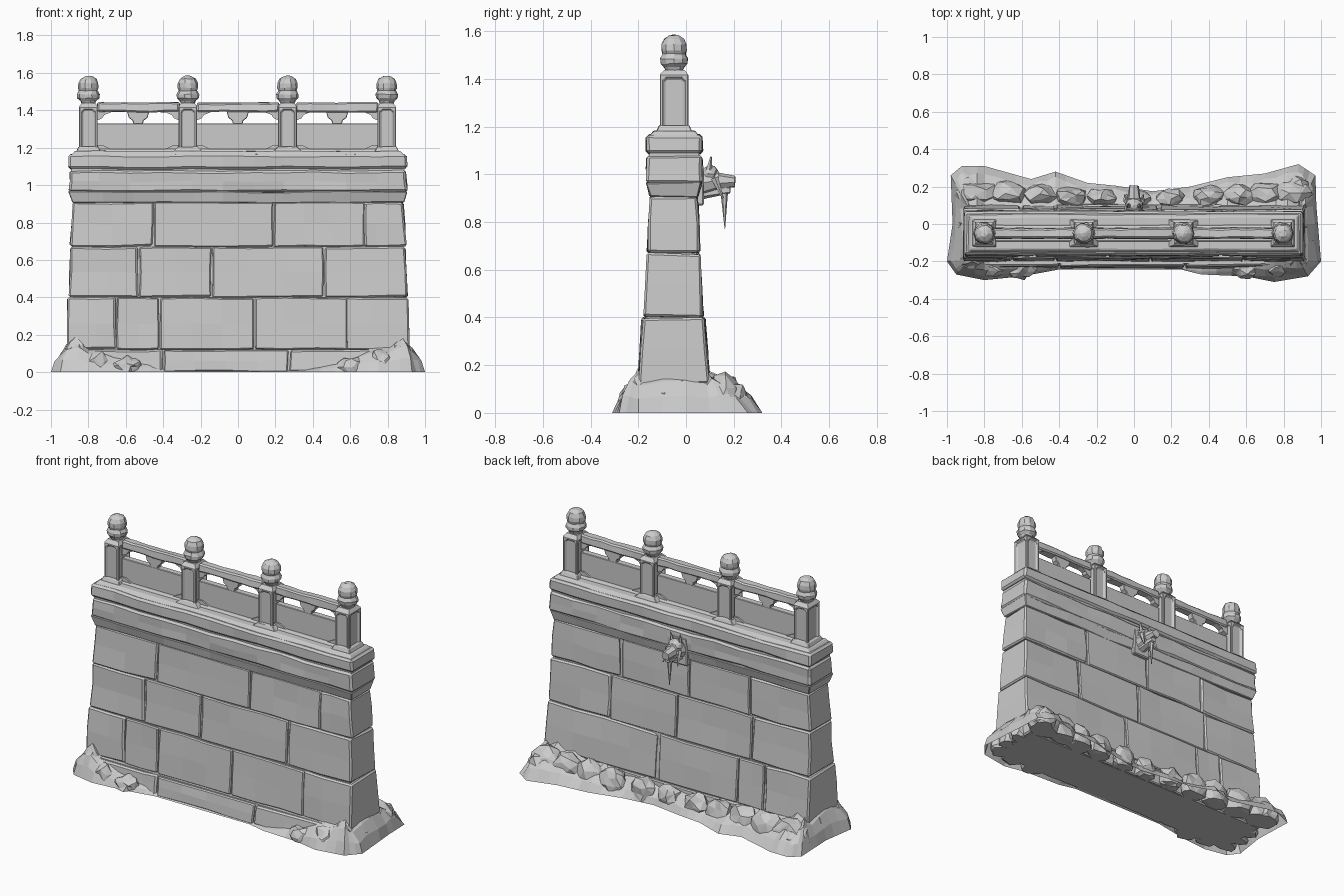
import bpy, bmesh, random
from math import pi
from mathutils import Vector, Matrix

random.seed(7)
if "Cube" in bpy.data.objects:
    bpy.data.objects.remove(bpy.data.objects["Cube"])

stone = bpy.data.materials.new("grey_stone")
stone.use_nodes = True
GREY = (0.6, 0.6, 0.6, 1)
stone.diffuse_color = GREY
stone.node_tree.nodes["Principled BSDF"].inputs["Base Color"].default_value = GREY


def finish(name, bm, bevel=0.0):
    bmesh.ops.recalc_face_normals(bm, faces=bm.faces)
    mesh = bpy.data.meshes.new(name)
    bm.to_mesh(mesh)
    bm.free()
    mesh.materials.append(stone)
    ob = bpy.data.objects.new(name, mesh)
    bpy.context.collection.objects.link(ob)
    if bevel:
        mod = ob.modifiers.new("worn_edges", 'BEVEL')
        mod.width = bevel
        mod.segments = 1
        mod.limit_method = 'ANGLE'
        mod.angle_limit = 0.8
    return ob


def jitter(bm, amount):
    for v in bm.verts:
        v.co += Vector([random.uniform(-amount, amount) for _ in range(3)])
        v.co.z = max(v.co.z, 0)


def slab(name, low, high, z0, z1, bevel=0.008, rough=0.0, step=0.16):
    """Six-sided stone between two four-cornered plans, sliced and roughened."""
    bm = bmesh.new()
    a = [bm.verts.new((x, y, z0)) for x, y in low]
    b = [bm.verts.new((x, y, z1)) for x, y in high]
    bm.faces.new(a[::-1])
    bm.faces.new(b)
    for i in range(4):
        j = (i + 1) % 4
        bm.faces.new((a[i], a[j], b[j], b[i]))
    if rough:
        x0, x1 = min(p[0] for p in low), max(p[0] for p in low)
        n = max(2, int((x1 - x0) / step))
        planes = [(((x0 + (x1 - x0) * i / n), 0, 0), (1, 0, 0)) for i in range(1, n)]
        if z1 - z0 > 0.08:
            planes.append(((0, 0, (z0 + z1) / 2), (0, 0, 1)))
        for co, no in planes:
            bmesh.ops.bisect_plane(bm, geom=bm.verts[:] + bm.edges[:] + bm.faces[:],
                                   plane_co=co, plane_no=no)
        jitter(bm, rough)
    return finish(name, bm, bevel)


def rect(hx, y0, y1, cx=0):
    return [(cx - hx, y0), (cx + hx, y0), (cx + hx, y1), (cx - hx, y1)]


def prism(name, pts, y0, y1, bevel=0.0):
    """Extrude an x-z outline along y."""
    bm = bmesh.new()
    face = bm.faces.new([bm.verts.new((x, y0, z)) for x, z in pts])
    ext = bmesh.ops.extrude_face_region(bm, geom=[face])["geom"]
    for v in ext:
        if isinstance(v, bmesh.types.BMVert):
            v.co.y = y1
    return finish(name, bm, bevel)


def tube(name, p, q, r0, r1, sides=7, rough=0.0):
    bm = bmesh.new()
    d = Vector(q) - Vector(p)
    m = Matrix.Translation((Vector(p) + Vector(q)) / 2) @ d.to_track_quat('Z', 'Y').to_matrix().to_4x4()
    bmesh.ops.create_cone(bm, cap_ends=True, segments=sides, radius1=r0, radius2=r1,
                          depth=d.length, matrix=m)
    jitter(bm, rough)
    return finish(name, bm)


def boulder(name, pos, size, rough=0.012):
    bm = bmesh.new()
    bmesh.ops.create_icosphere(bm, subdivisions=2, radius=1)
    turn = Matrix.Rotation(random.uniform(0, pi), 3, 'Z')
    for v in bm.verts:
        v.co = turn @ v.co
        v.co = Vector([v.co[i] * size[i] + pos[i] for i in range(3)])
    jitter(bm, rough)
    return finish(name, bm)


# Wall courses: z0, z1, (half width, front, back) low and high, front and back joints
COURSES = [
    (0.0, 0.12, (0.9, -0.238, 0.11), (0.9, -0.225, 0.105), [-0.4, 0.27], [-0.3, 0.4]),
    (0.12, 0.4, (0.915, -0.2, 0.1), (0.91, -0.184, 0.08), [-0.65, -0.42, 0.085, 0.59], [-0.6, -0.42, 0.13]),
    (0.4, 0.67, (0.905, -0.176, 0.072), (0.895, -0.162, 0.058), [-0.53, -0.14, 0.46], [-0.5, 0.02, 0.48]),
    (0.67, 0.91, (0.9, -0.162, 0.058), (0.885, -0.15, 0.05), [-0.45, 0.19, 0.68], [-0.48, -0.06, 0.41])]
GAP = 0.004
for r, (z0, z1, lo, hi, fj, bj) in enumerate(COURSES):
    z0, z1 = max(z0 + 0.002, 0), z1 - 0.002
    # Solid core behind the joints
    slab(f"core_{r}", rect(lo[0] - 0.02, lo[1] + 0.014, lo[2] - 0.014),
         rect(hi[0] - 0.02, hi[1] + 0.014, hi[2] - 0.014), z0 - 0.002, z1 + 0.004, 0)
    # End stones run through the whole thickness
    for s, f, b in ((-1, fj[0], bj[0]), (1, fj[-1], bj[-1])):
        plans = [[(s * h, y0), (f + s * GAP, y0), (b + s * GAP, y1), (s * h, y1)] for h, y0, y1 in (lo, hi)]
        slab(f"end_stone_{r}", *plans, z0, z1, 0.009, 0.005)
    # Facing stones between the joints
    for side, joints in ((1, fj), (2, bj)):
        for x0, x1 in zip(joints, joints[1:]):
            plans = []
            for p in (lo, hi):
                ya, yb = sorted((p[side], -0.05))
                plans.append(rect((x1 - x0) / 2 - GAP, ya, yb, (x0 + x1) / 2))
            slab(f"facing_stone_{r}", *plans, z0, z1, 0.006, 0.0035)

# Cornice and cap
slab("cornice_flare", rect(0.885, -0.15, 0.05), rect(0.905, -0.165, 0.066), 0.905, 0.965, 0.004, 0.004)
slab("cornice", rect(0.905, -0.165, 0.066), rect(0.9, -0.164, 0.066), 0.96, 1.078, 0.012, 0.005)
slab("cap_joint", rect(0.89, -0.152, 0.055), rect(0.89, -0.152, 0.055), 1.07, 1.1, 0)
slab("cap", rect(0.908, -0.168, 0.07), rect(0.905, -0.166, 0.068), 1.086, 1.165, 0.012, 0.004)
slab("cap_top", rect(0.893, -0.158, 0.06), rect(0.87, -0.135, 0.037), 1.155, 1.182, 0.004, 0.002)

# Balustrade posts
MID = -0.05
POSTS = [-0.8, -0.268, 0.265, 0.795]


def post(x):
    bm = bmesh.new()
    bmesh.ops.create_cube(bm, size=1, matrix=Matrix.Translation((x, MID, 1.295))
                          @ Matrix.Diagonal((0.1, 0.12, 0.25, 1)))
    centres = [f.calc_center_median() for f in bm.faces if abs(f.normal.z) < 0.5]

    def at(c):
        return min(bm.faces, key=lambda f: (f.calc_center_median() - c).length)
    # Sunken panel with clipped corners on each side
    for c in centres:
        face = at(c)
        bmesh.ops.inset_individual(bm, faces=[face], thickness=0.02)
        bmesh.ops.bevel(bm, geom=list(face.verts), offset=0.014, segments=1, affect='VERTICES')
        bmesh.ops.inset_individual(bm, faces=[at(c)], thickness=0.006, depth=-0.012)
    finish("post", bm, 0.004)
    slab("post_shoulder", rect(0.05, MID - 0.06, MID + 0.06, x), rect(0.036, MID - 0.042, MID + 0.042, x),
         1.419, 1.438, 0)
    slab("post_foot", rect(0.095 if abs(x) < 0.5 else 0.07, MID - 0.08, MID + 0.08, x),
         rect(0.053, MID - 0.063, MID + 0.063, x), 1.165, 1.205, 0.003, 0.002)
    # Bud finial turned from a profile
    bm = bmesh.new()
    profile = [(0.035, 1.43), (0.044, 1.45), (0.058, 1.465), (0.06, 1.485), (0.05, 1.505), (0.055, 1.52),
               (0.054, 1.545), (0.043, 1.568), (0.02, 1.582), (0, 1.586)]
    vs = [bm.verts.new((x + r, MID, z)) for r, z in profile]
    es = [bm.edges.new(p) for p in zip(vs, vs[1:])]
    bmesh.ops.spin(bm, geom=vs + es, cent=(x, MID, 0), axis=(0, 0, 1), angle=2 * pi, steps=10)
    bmesh.ops.remove_doubles(bm, verts=bm.verts, dist=0.001)
    jitter(bm, 0.002)
    finish("bud_finial", bm)


for x in POSTS:
    post(x)

# Balustrade bays
for xa, xb in zip(POSTS, POSTS[1:]):
    c, h = (xa + xb) / 2, (xb - xa) / 2 - 0.045
    slab("base_rail", rect(h, MID - 0.05, MID + 0.05, c), rect(h, MID - 0.038, MID + 0.038, c), 1.17, 1.192, 0.003)
    slab("panel", rect(h, MID - 0.02, MID + 0.02, c), rect(h, MID - 0.02, MID + 0.02, c), 1.185, 1.33, 0.003)
    slab("hand_rail", rect(h, MID - 0.03, MID + 0.03, c), rect(h, MID - 0.026, MID + 0.026, c),
         1.39, 1.441, 0.008, 0.004, 0.07)
    prism("rail_bracket", [(c - 0.025, 1.325), (c + 0.025, 1.325), (c + 0.03, 1.345), (c + 0.05, 1.36),
                           (c + 0.06, 1.395), (c - 0.06, 1.395), (c - 0.05, 1.36), (c - 0.03, 1.345)],
          MID - 0.02, MID + 0.02, 0.003)
    for s in (-1, 1):
        e = c + s * h
        prism("corner_bracket", [(e, 1.345), (e - s * 0.03, 1.358), (e - s * 0.04, 1.375),
                                 (e - s * 0.09, 1.395), (e, 1.395)], MID - 0.018, MID + 0.018)
        prism("panel_corner", [(e, 1.185), (e - s * 0.09, 1.185), (e - s * 0.03, 1.215), (e, 1.215)],
              MID - 0.03, MID + 0.03)

# Carved beast-head spout on the back
slab("spout_plate", rect(0.06, 0.04, 0.075), rect(0.055, 0.04, 0.073), 0.87, 1.04, 0.006)
tube("spout_neck", (0, 0.05, 0.96), (0, 0.14, 0.975), 0.055, 0.042, 8, 0.004)
boulder("spout_brow", (0, 0.1, 1.0), (0.045, 0.04, 0.04), 0.004)
tube("spout_snout", (0, 0.12, 0.972), (0, 0.205, 0.97), 0.038, 0.026, 7, 0.003)
tube("spout_jaw", (0, 0.07, 0.925), (0, 0.185, 0.935), 0.03, 0.016, 6, 0.003)
tube("spout_icicle", (0, 0.16, 0.95), (0, 0.163, 0.77), 0.018, 0.001, 6)
for s in (-1, 1):
    tube("spout_ear", (s * 0.025, 0.095, 1.01), (s * 0.035, 0.105, 1.075), 0.016, 0.003, 5)
    tube("spout_cheek", (s * 0.04, 0.12, 0.985), (s * 0.05, 0.155, 0.9), 0.016, 0.004, 5)

# Earth mound around the foot, lofted from its ground outline towards the wall
OUTLINE = [(-1, -0.2), (-0.95, -0.27), (-0.8, -0.3), (-0.6, -0.28), (-0.4, -0.243), (0.25, -0.243), (0.36, -0.27),
           (0.6, -0.28), (0.75, -0.31), (0.93, -0.28), (1, -0.2), (0.975, 0.1), (0.97, 0.26), (0.88, 0.32),
           (0.7, 0.27), (0.5, 0.25), (0.3, 0.2), (0.1, 0.175), (-0.1, 0.205), (-0.25, 0.22), (-0.42, 0.28),
           (-0.55, 0.24), (-0.8, 0.31), (-0.92, 0.31), (-0.98, 0.26), (-0.97, 0)]
ring = []
for i, p in enumerate(OUTLINE):
    q = OUTLINE[(i + 1) % len(OUTLINE)]
    ring += [Vector(p).lerp(Vector(q), t) for t in (0, 1 / 3, 2 / 3)]
bm = bmesh.new()
loops = [[], [], [], []]
for p in ring:
    end = min(1, max(0, (abs(p.x) - 0.35) / 0.5))
    height = (0.09 + 0.06 * end if p.y > 0 else 0.015 + 0.135 * end) * random.uniform(0.85, 1.15)
    anchor = Vector((max(-0.88, min(0.88, p.x)), max(-0.19, min(0.08, p.y))))
    for k, (t, f) in enumerate(((0, 0), (0.2, 0.45), (0.55, 0.85), (1, 1.1))):
        w = p.lerp(anchor, t + (random.uniform(-0.07, 0.07) if 0 < t < 1 else 0))
        loops[k].append(bm.verts.new((w.x, w.y, height * f)))
for a, b in zip(loops, loops[1:]):
    for i in range(len(ring)):
        j = (i + 1) % len(ring)
        bm.faces.new((a[i], a[j], b[j], b[i]))
finish("earth_mound", bm)

# Boulders heaped on the mound
for x in (-0.84, -0.68, -0.5, -0.34, -0.17, 0.02, 0.2, 0.4, 0.56, 0.7, 0.84):
    big = 0.055 + 0.045 * abs(x)
    boulder("back_rock", (x, 0.13 + 0.04 * abs(x), 0.05), (big * 1.25, big * 0.8, big + 0.025))
for s in (-1, 1):
    for x, y, r, h in ((0.87, -0.19, 0.08, 0.16), (0.76, -0.23, 0.07, 0.1), (0.9, 0.0, 0.06, 0.13),
                       (0.9, -0.1, 0.06, 0.12), (0.87, 0.2, 0.08, 0.11), (0.6, -0.235, 0.08, 0.06)):
        boulder("corner_rock", (s * x, y, 0.02), (r, r * 0.75, h))
